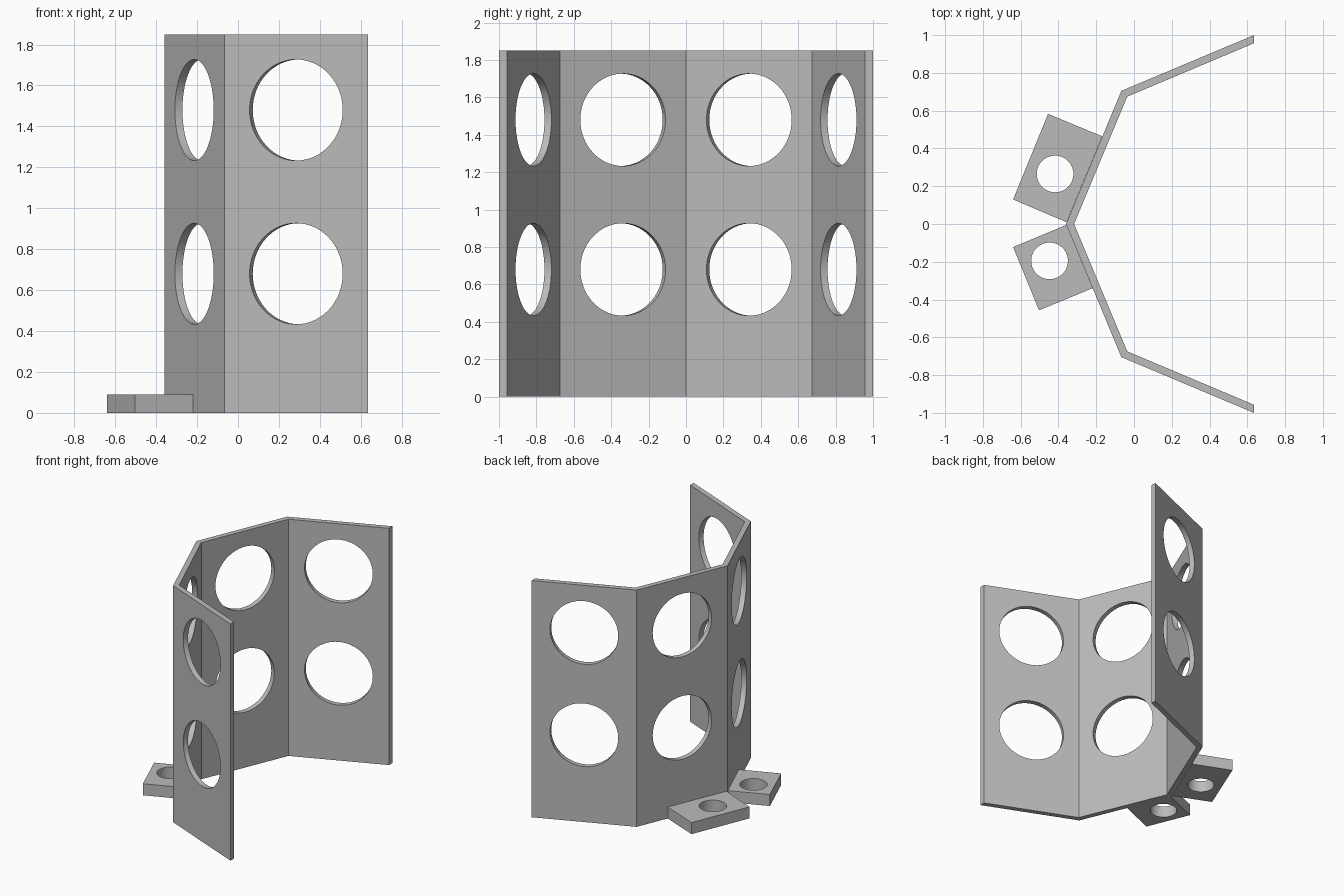
import bpy
import bmesh
from math import radians
from mathutils import Matrix, Vector

if "Cube" in bpy.data.objects:
    bpy.data.objects.remove(bpy.data.objects["Cube"])

grey = bpy.data.materials.new("light grey")
grey.use_nodes = True
COLOUR = (0.5, 0.5, 0.5, 1)
grey.diffuse_color = COLOUR
grey.node_tree.nodes["Principled BSDF"].inputs["Base Color"].default_value = COLOUR

HEIGHT, THICK = 1.85, 0.04


def add_object(name, bm):
    bmesh.ops.recalc_face_normals(bm, faces=bm.faces)
    mesh = bpy.data.meshes.new(name)
    bm.to_mesh(mesh)
    bm.free()
    mesh.materials.append(grey)
    obj = bpy.data.objects.new(name, mesh)
    bpy.context.collection.objects.link(obj)
    return obj


def prism(name, outline, height):
    bm = bmesh.new()
    face = bm.faces.new([bm.verts.new((x, y, 0)) for x, y in outline])
    new = bmesh.ops.extrude_face_region(bm, geom=[face])["geom"]
    bmesh.ops.translate(bm, vec=(0, 0, height),
                        verts=[v for v in new if isinstance(v, bmesh.types.BMVert)])
    return add_object(name, bm)


def cut_holes(obj, holes, radius, depth):
    """Cut round holes given as (centre, axis), then smooth their rims."""
    bm = bmesh.new()
    for centre, axis in holes:
        turn = Vector(axis).to_track_quat("Z", "Y").to_matrix().to_4x4()
        bmesh.ops.create_cone(bm, cap_ends=True, segments=64, radius1=radius,
                              radius2=radius, depth=depth,
                              matrix=Matrix.Translation(centre) @ turn)
    cutter = add_object("hole_cutter", bm)
    cutter.hide_render = True
    mod = obj.modifiers.new("holes", "BOOLEAN")
    mod.operation, mod.solver, mod.object = "DIFFERENCE", "EXACT", cutter
    bpy.ops.object.select_all(action="DESELECT")
    bpy.context.view_layer.objects.active = obj
    obj.select_set(True)
    bpy.ops.object.modifier_apply(modifier=mod.name)
    bpy.data.objects.remove(cutter)
    bpy.ops.object.shade_smooth_by_angle(angle=radians(30))


# Folded screen: outer line and inset line, mirrored in y
outer = [(0.635, -1.0), (-0.067, -0.705), (-0.36, 0), (-0.067, 0.705), (0.635, 1.0)]
inner = [(0.635, -0.957), (-0.036, -0.674), (-0.317, 0), (-0.036, 0.674), (0.635, 0.957)]
screen = prism("folded_screen", outer + inner[::-1], HEIGHT)

# Two round windows in each of the four panels
windows = []
for a, b in zip(outer, outer[1:]):
    run = Vector(b) - Vector(a)
    mid = (Vector(a) + Vector(b)) / 2
    for z in (0.68, 1.48):
        windows.append(((mid.x, mid.y, z), (run.y, -run.x, 0)))
cut_holes(screen, windows, 0.247, THICK * 4)

# Foot plates on the floor outside the two middle panels
plates = {
    "left_foot_plate": ([(-0.357, 0.009), (-0.168, 0.464), (-0.455, 0.583), (-0.64, 0.13)],
                        (-0.418, 0.265)),
    "right_foot_plate": ([(-0.358, -0.005), (-0.219, -0.34), (-0.503, -0.457), (-0.64, -0.122)],
                         (-0.447, -0.195)),
}
for name, (outline, (x, y)) in plates.items():
    plate = prism(name, outline, 0.09)
    cut_holes(plate, [((x, y, 0.045), (0, 0, 1))], 0.097, 0.3)
